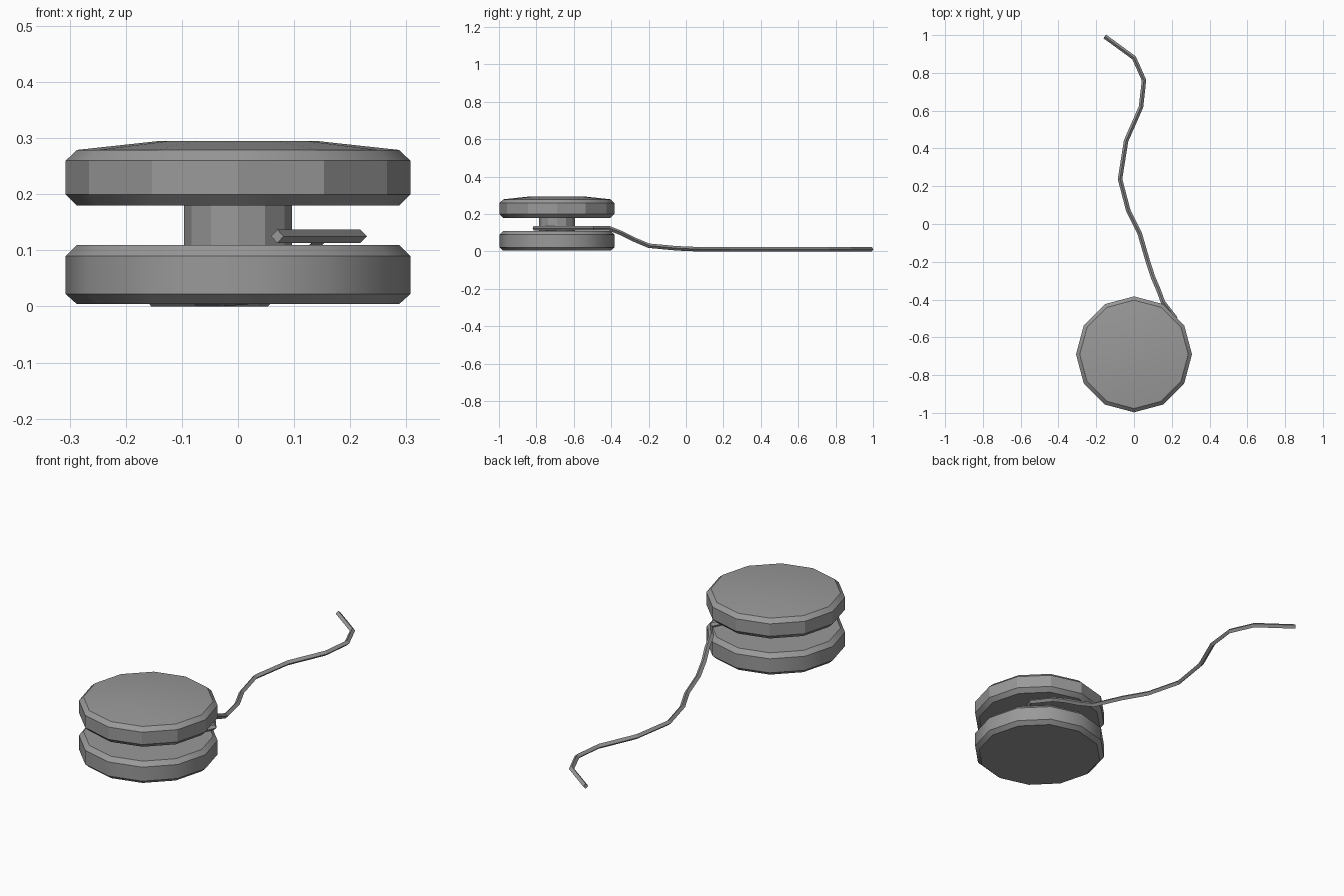
import bpy, bmesh
from math import sin, cos, pi, radians

old = bpy.data.objects.get("Cube")
if old:
    bpy.data.objects.remove(old, do_unlink=True)

grey = bpy.data.materials.new("plain_grey")
grey.use_nodes = True
colour = (0.32, 0.32, 0.32, 1)
grey.diffuse_color = colour
grey.node_tree.nodes["Principled BSDF"].inputs["Base Color"].default_value = colour

SIDES = 12
CENTRE_Y = -0.69


def smooth(obj, angle):
    bpy.ops.object.select_all(action="DESELECT")
    obj.select_set(True)
    bpy.context.view_layer.objects.active = obj
    bpy.ops.object.shade_smooth_by_angle(angle=radians(angle))


def lathe(name, profile, angle):
    """Turn a (radius, height) profile into a closed twelve-sided solid."""
    bm = bmesh.new()
    rings = []
    for r, z in profile:
        rings.append([bm.verts.new((r * cos(2 * pi * i / SIDES),
                                    r * sin(2 * pi * i / SIDES), z))
                      for i in range(SIDES)])
    for low, high in zip(rings, rings[1:]):
        for i in range(SIDES):
            j = (i + 1) % SIDES
            bm.faces.new((low[i], low[j], high[j], high[i]))
    bm.faces.new(rings[0][::-1])
    bm.faces.new(rings[-1])
    mesh = bpy.data.meshes.new(name)
    bm.to_mesh(mesh)
    bm.free()
    mesh.materials.append(grey)
    obj = bpy.data.objects.new(name, mesh)
    obj.location.y = CENTRE_Y
    bpy.context.collection.objects.link(obj)
    smooth(obj, angle)
    return obj


# Two chamfered discs joined by an axle
RIM, LIP = 0.307, 0.287
lathe("lower_disc", [(LIP, 0.004), (RIM, 0.022), (RIM, 0.09), (LIP, 0.11)], 35)
lathe("upper_disc", [(LIP, 0.18), (RIM, 0.20), (RIM, 0.26), (LIP, 0.279),
                     (0.14, 0.295)], 25)
lathe("axle", [(0.096, 0.10), (0.096, 0.19)], 25)

# String leaving the gap, dropping to the ground and winding away
path = [(0.07, -0.815, 0.125), (0.218, -0.495, 0.125), (0.153, -0.413, 0.125),
        (0.13, -0.35, 0.1), (0.1, -0.28, 0.065), (0.074, -0.2, 0.031),
        (0.03, -0.05, 0.017), (-0.03, 0.07, 0.012), (-0.074, 0.238, 0.012),
        (-0.042, 0.44, 0.012), (0.037, 0.62, 0.012), (0.053, 0.762, 0.012),
        (0, 0.88, 0.012), (-0.155, 0.993, 0.012)]
curve = bpy.data.curves.new("string", "CURVE")
curve.dimensions = "3D"
curve.bevel_depth = 0.012
curve.bevel_resolution = 0
curve.use_fill_caps = True
spline = curve.splines.new("POLY")
spline.points.add(len(path) - 1)
for point, co in zip(spline.points, path):
    point.co = (*co, 1)
spline.use_smooth = False
curve.materials.append(grey)
string = bpy.data.objects.new("string", curve)
bpy.context.collection.objects.link(string)
